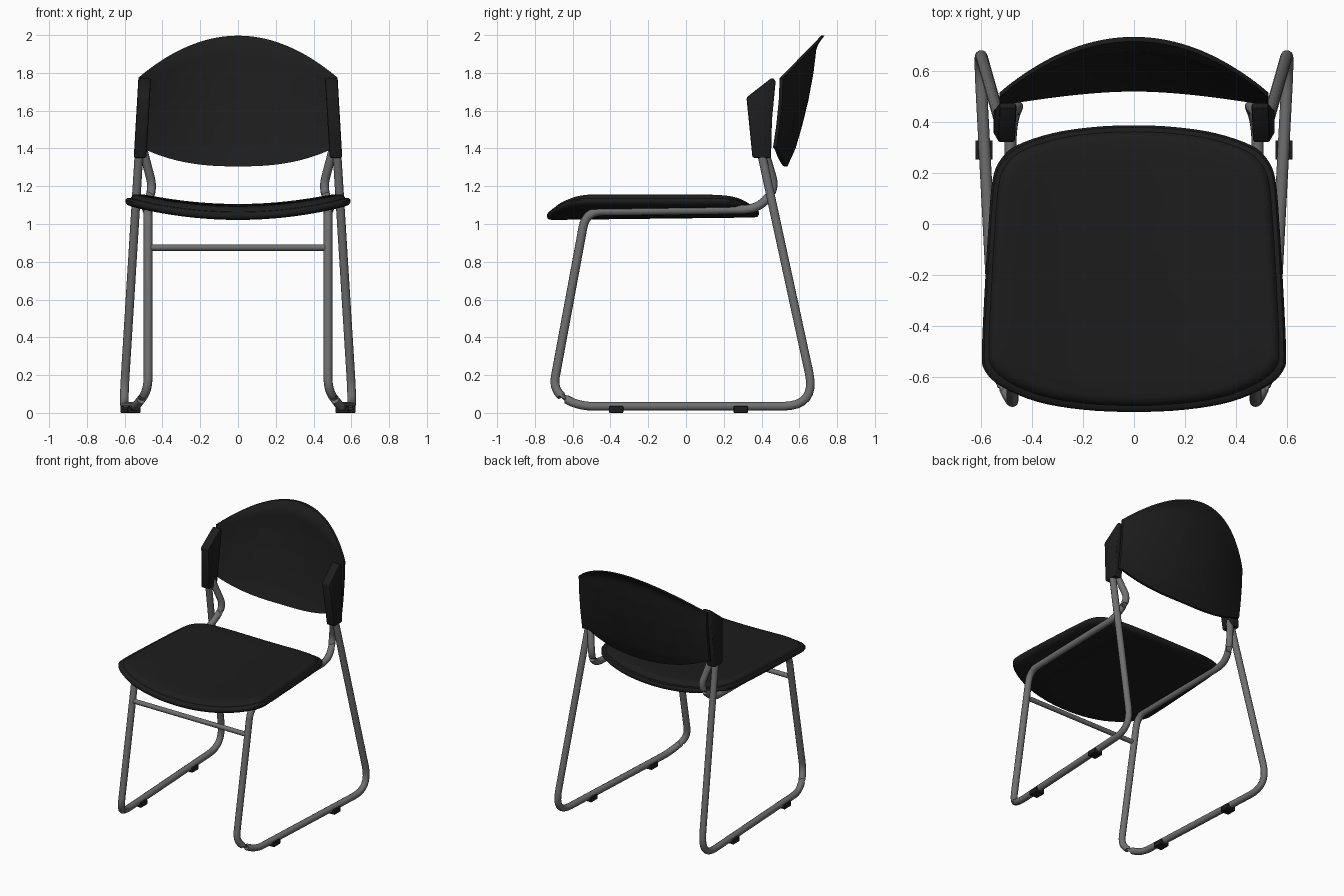
import bpy, bmesh, math
from mathutils import Vector

if "Cube" in bpy.data.objects:
    bpy.data.objects.remove(bpy.data.objects["Cube"])


def material(name, rgb):
    m = bpy.data.materials.new(name)
    m.diffuse_color = (*rgb, 1)
    m.use_nodes = True
    m.node_tree.nodes["Principled BSDF"].inputs["Base Color"].default_value = m.diffuse_color
    return m


BLACK = material("black_plastic", (0.012, 0.012, 0.012))
STEEL = material("grey_steel", (0.16, 0.16, 0.16))


def finish(obj, mat, angle=35):
    obj.data.materials.append(mat)
    bpy.ops.object.select_all(action='DESELECT')
    obj.select_set(True)
    bpy.context.view_layer.objects.active = obj
    bpy.ops.object.shade_smooth_by_angle(angle=math.radians(angle))
    return obj


def from_bmesh(name, bm, mat, angle=35):
    bmesh.ops.recalc_face_normals(bm, faces=bm.faces)
    me = bpy.data.meshes.new(name)
    bm.to_mesh(me)
    bm.free()
    obj = bpy.data.objects.new(name, me)
    bpy.context.collection.objects.link(obj)
    return finish(obj, mat, angle)


def tube(name, corners, radius, mat):
    """corners: (x, y, z, length trimmed for the rounded bend)"""
    pts = []
    for i, (x, y, z, t) in enumerate(corners):
        p = Vector((x, y, z))
        if t == 0:
            pts.append(p)
            continue
        a = p + (Vector(corners[i - 1][:3]) - p).normalized() * t
        b = p + (Vector(corners[i + 1][:3]) - p).normalized() * t
        for k in range(9):
            s = k / 8
            pts.append(a * (1 - s) ** 2 + p * 2 * s * (1 - s) + b * s * s)
    cu = bpy.data.curves.new(name, 'CURVE')
    cu.dimensions = '3D'
    cu.bevel_depth = radius
    cu.bevel_resolution = 4
    cu.use_fill_caps = True
    sp = cu.splines.new('POLY')
    sp.points.add(len(pts) - 1)
    for sp_pt, p in zip(sp.points, pts):
        sp_pt.co = (*p, 1)
    obj = bpy.data.objects.new(name, cu)
    bpy.context.collection.objects.link(obj)
    bpy.ops.object.select_all(action='DESELECT')
    obj.select_set(True)
    bpy.context.view_layer.objects.active = obj
    bpy.ops.object.convert(target='MESH')
    return finish(bpy.context.object, mat, 50)


def interp(table, v):
    for (a, fa), (b, fb) in zip(table, table[1:]):
        if v <= b:
            return fa + (fb - fa) * (v - a) / (b - a)
    return table[-1][1]


def prism(name, profile, x_in, x_out, lean, bevel, mat):
    """extrude a (y, z) profile along x, leaning inwards with height"""
    bm = bmesh.new()
    z0 = profile[0][1]
    rings = [[bm.verts.new((x - math.copysign(lean, x) * (z - z0), y, z)) for y, z in profile]
             for x in (x_in, x_out)]
    n = len(profile)
    for r in rings:
        bm.faces.new(r)
    for i in range(n):
        j = (i + 1) % n
        bm.faces.new((rings[0][i], rings[0][j], rings[1][j], rings[1][i]))
    bmesh.ops.bevel(bm, geom=bm.edges[:], offset=bevel, segments=2, affect='EDGES', profile=0.5)
    return from_bmesh(name, bm, mat)


# Side frames: one bent tube each, with floor pads and back socket
for s, side in ((1, "right"), (-1, "left")):
    path = [(0.52, 0.385, 1.44, 0), (0.607, 0.69, 0.035, 0.18),
            (0.54, -0.58, 0.035, 0.09), (0.476, -0.705, 0.12, 0.075),
            (0.476, -0.53, 1.066, 0.085), (0.485, 0.40, 1.078, 0.10),
            (0.452, 0.47, 1.20, 0.05), (0.515, 0.40, 1.44, 0)]
    tube(side + "_frame", [(s * x, y, z, t) for x, y, z, t in path], 0.0235, STEEL)
    for label, x, y in (("front", 0.55, -0.37), ("rear", 0.588, 0.29)):
        prism(f"{side}_{label}_floor_pad",
              [(y - 0.038, 0), (y + 0.038, 0), (y + 0.038, 0.036), (y - 0.038, 0.036)],
              s * (x - 0.034), s * (x + 0.034), 0, 0.004, BLACK)
    prism(side + "_back_socket",
          [(0.352, 1.35), (0.32, 1.67), (0.455, 1.775), (0.475, 1.76), (0.455, 1.55), (0.45, 1.35)],
          s * 0.485, s * 0.552, 0.058, 0.01, BLACK)

# Front crossbar
tube("front_crossbar", [(-0.476, -0.567, 0.875, 0), (0.476, -0.567, 0.875, 0)], 0.017, STEEL)

# Seat: rounded outline stacked into rim and cushion, dished across x
half = [(0, -0.737), (0.2, -0.728), (0.38, -0.697), (0.52, -0.637), (0.585, -0.575), (0.596, -0.5),
        (0.585, -0.25), (0.57, 0.0), (0.555, 0.17), (0.525, 0.25), (0.46, 0.308), (0.32, 0.356), (0.16, 0.38),
        (0, 0.387)]
loop = [Vector(p) for p in half] + [Vector((-x, y)) for x, y in half[-2:0:-1]]
outline = []
for i, p1 in enumerate(loop):
    p0, p2, p3 = loop[i - 1], loop[(i + 1) % len(loop)], loop[(i + 2) % len(loop)]
    for k in range(4):
        t = k / 4
        outline.append(0.5 * (2 * p1 + (p2 - p0) * t + (2 * p0 - 5 * p1 + 4 * p2 - p3) * t * t
                              + (3 * p1 - p0 - 3 * p2 + p3) * t ** 3))
center = Vector((0, -0.175))
layers = [(0.25, 0), (0.5, 0), (0.75, 0), (0.95, 0), (0.985, 0.004), (1, 0.016), (1, 0.028), (0.985, 0.04),
          (0.955, 0.043), (0.945, 0.052), (0.925, 0.066), (0.89, 0.071), (0.75, 0.073), (0.5, 0.073), (0.25, 0.073)]
bm = bmesh.new()
rings = []
for sc, dz in layers:
    ring = []
    for p in outline:
        q = center + (p - center) * sc
        ring.append(bm.verts.new((q.x, q.y, 1.028 + 0.215 * q.x ** 2 + dz + 0.012 * (q.y + 0.17))))
    rings.append(ring)
n = len(outline)
for a, b in zip(rings, rings[1:]):
    for i in range(n):
        j = (i + 1) % n
        bm.faces.new((a[i], a[j], b[j], b[i]))
for ring, dz in ((rings[0], 0), (rings[-1], 0.073)):
    c = bm.verts.new((0, center.y, 1.028 + dz))
    for i in range(n):
        bm.faces.new((ring[i], ring[(i + 1) % n], c))
from_bmesh("seat", bm, BLACK, 45)

# Backrest shell: curved sheet with arched top, flared rim and scooped bottom
spine = [(1.30, 0.535), (1.40, 0.58), (1.52, 0.615), (1.65, 0.647), (1.80, 0.675), (1.95, 0.693), (2.0, 0.698)]
NU, NV = 40, 28
bm = bmesh.new()
grid = []
for i in range(NU + 1):
    u = -1 + 2 * i / NU
    row = []
    for j in range(NV + 1):
        v = j / NV
        x = 0.528 * u
        lo = 1.305 + 0.08 * min(1.1, abs(x) / 0.47) ** 2.5
        hi = 1.997 - 0.80 * x * x
        z = lo + (hi - lo) * v
        y = interp(spine, z) - (0.37 + 0.19 * v) * x * x
        y += 0.036 * max(0, (v - 0.9) / 0.1) ** 1.5 * (1 - u * u)
        row.append(bm.verts.new((x, y, z)))
    grid.append(row)
for i in range(NU):
    for j in range(NV):
        bm.faces.new((grid[i][j], grid[i + 1][j], grid[i + 1][j + 1], grid[i][j + 1]))
# front surface, offset towards -y, joined around the border
geom = bmesh.ops.extrude_face_region(bm, geom=bm.faces[:])["geom"]
bmesh.ops.translate(bm, vec=(0, -0.018, 0), verts=[g for g in geom if isinstance(g, bmesh.types.BMVert)])
if not any(f.is_valid and len(f.verts) == 4 and f.normal.y > 0.2 for f in bm.faces):
    bm.normal_update()
from_bmesh("backrest", bm, BLACK, 40)
